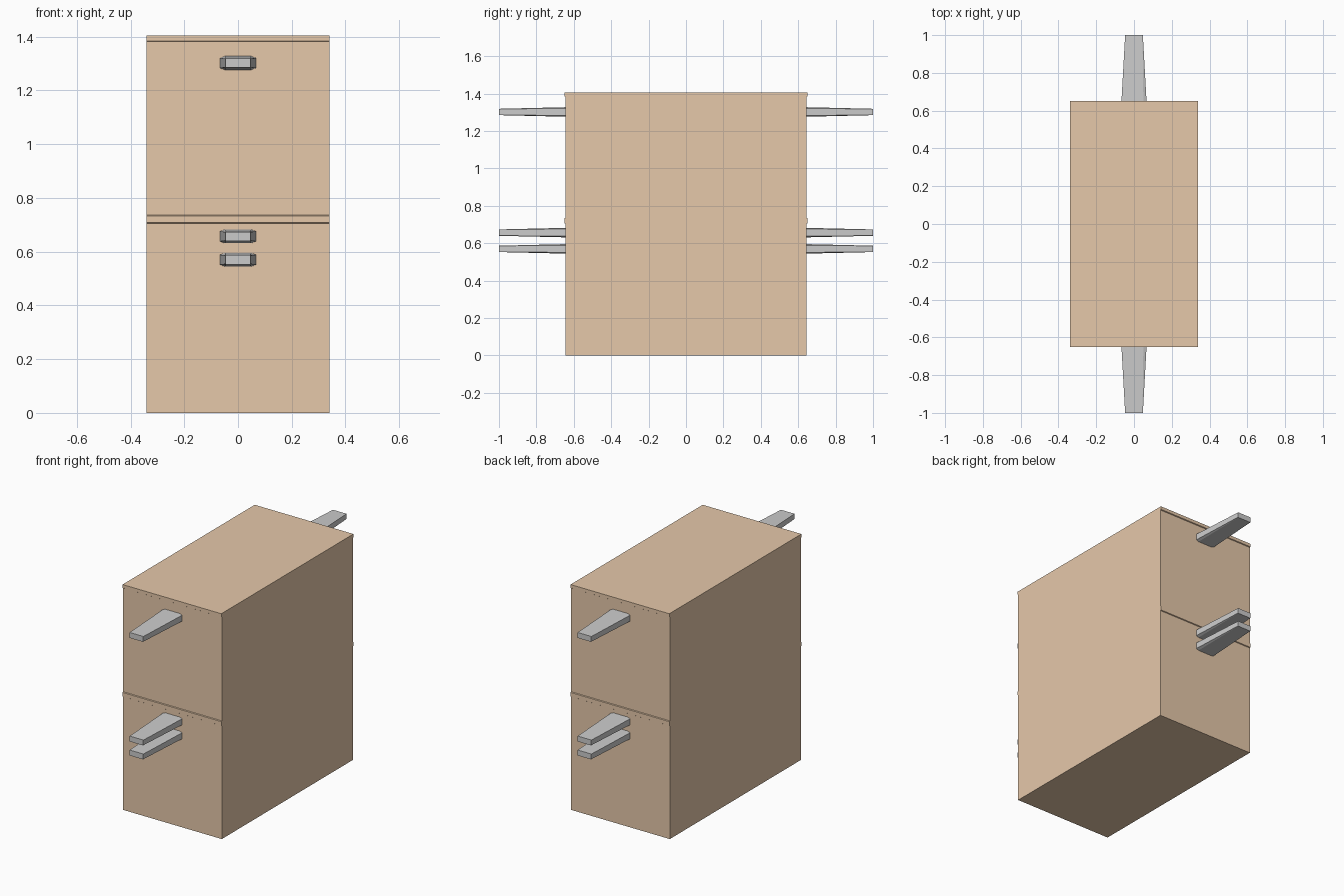
import bpy
import bmesh

if "Cube" in bpy.data.objects:
    bpy.data.objects.remove(bpy.data.objects["Cube"])

wood = bpy.data.materials.new("wood")
wood.diffuse_color = (0.79, 0.58, 0.40, 1)
wood.use_nodes = True
wood.node_tree.nodes["Principled BSDF"].inputs["Base Color"].default_value = wood.diffuse_color


def finish(name, bm, material=None):
    bmesh.ops.recalc_face_normals(bm, faces=bm.faces)
    mesh = bpy.data.meshes.new(name)
    bm.to_mesh(mesh)
    bm.free()
    obj = bpy.data.objects.new(name, mesh)
    bpy.context.collection.objects.link(obj)
    if material:
        mesh.materials.append(material)
    return obj


def case(name, half_x, outline):
    """Extrude a (y, z) half outline, mirrored in y, across the width in x."""
    bm = bmesh.new()
    points = outline + [(-y, z) for y, z in reversed(outline)]
    face = bm.faces.new([bm.verts.new((-half_x, y, z)) for y, z in points])
    new = bmesh.ops.extrude_face_region(bm, geom=[face])["geom"]
    verts = [g for g in new if isinstance(g, bmesh.types.BMVert)]
    bmesh.ops.translate(bm, verts=verts, vec=(2 * half_x, 0, 0))
    return finish(name, bm, wood)


def handle(name, side, z):
    """Tapered bar: chamfered section at the root, plain rectangle at the tip."""
    bm = bmesh.new()
    rings = []
    for y, w, h, cx, ch in ((0.62, 0.068, 0.026, 0.018, 0.007),
                            (1.0, 0.047, 0.017, 0.002, 0.001)):
        quarter = [(w, h - ch), (w - cx, h)]
        half = quarter + [(-a, b) for a, b in reversed(quarter)]
        ring = half + [(-a, -b) for a, b in half]
        rings.append([bm.verts.new((a, side * y, z + b)) for a, b in ring])
    root, tip = rings
    for i in range(8):
        j = (i + 1) % 8
        bm.faces.new((root[i], root[j], tip[j], tip[i]))
    bm.faces.new(root)
    bm.faces.new(tip)
    return finish(name, bm)


# Case with a thin band at mid height and a lip round the top edge of each end
body, lip = 0.645, 0.65
case("wooden_case", 0.34, [
    (body, 0), (body, 0.705), (lip, 0.708), (lip, 0.733), (body, 0.736),
    (body, 1.382), (lip, 1.385), (lip, 1.405)])

# Three handles on each end
for side, end in ((-1, "front"), (1, "back")):
    for level, z in (("lower", 0.57), ("middle", 0.657), ("upper", 1.302)):
        handle(f"{end}_{level}_handle", side, z)
